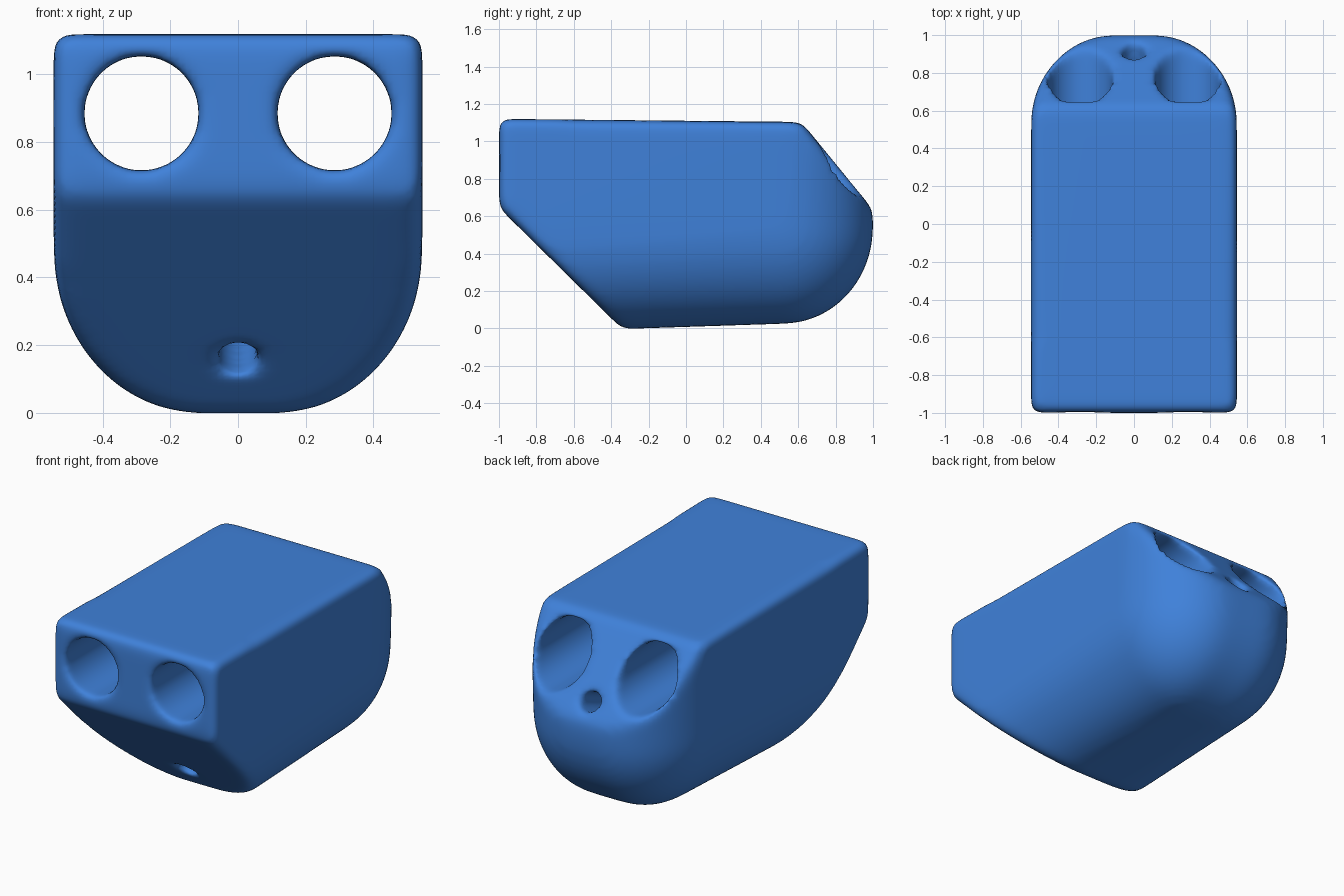
import bpy, bmesh, math
from mathutils import Vector

if "Cube" in bpy.data.objects:
    bpy.data.objects.remove(bpy.data.objects["Cube"], do_unlink=True)

blue = bpy.data.materials.new("mid blue")
blue.use_nodes = True
colour = (0.05, 0.22, 0.70, 1)
blue.diffuse_color = colour
blue.node_tree.nodes["Principled BSDF"].inputs["Base Color"].default_value = colour


def hull(points):
    bm = bmesh.new()
    verts = [bm.verts.new(p) for p in points]
    bmesh.ops.remove_doubles(bm, verts=verts, dist=0.002)
    result = bmesh.ops.convex_hull(bm, input=bm.verts[:])
    spare = {g for g in result["geom_interior"] + result["geom_unused"]
             if isinstance(g, bmesh.types.BMVert)}
    bmesh.ops.delete(bm, geom=list(spare), context="VERTS")
    return bm


def slice_off(bm, point, normal):
    """Cut away everything on the normal side and close the solid again."""
    bmesh.ops.bisect_plane(bm, geom=bm.verts[:] + bm.edges[:] + bm.faces[:],
                           plane_co=point, plane_no=normal, clear_outer=True)
    points = [v.co.copy() for v in bm.verts]
    bm.free()
    return hull(points)


def soften(body, name, iterations):
    """Even out the surface and round its edges."""
    remesh = body.modifiers.new(name + "_surface", "REMESH")
    remesh.mode, remesh.voxel_size, remesh.use_smooth_shade = "VOXEL", 0.018, True
    smooth = body.modifiers.new(name + "_edges", "SMOOTH")
    smooth.factor, smooth.iterations = 0.5, iterations


def drill(body, name, start, end, radius):
    """Cut a round tunnel through the body."""
    start, end = Vector(start), Vector(end)
    axis = end - start
    bpy.ops.mesh.primitive_cylinder_add(vertices=48, radius=radius, depth=axis.length,
                                        location=(start + end) / 2)
    cutter = bpy.context.object
    cutter.name = name
    cutter.rotation_euler = axis.to_track_quat("Z", "Y").to_euler()
    cutter.hide_render = True
    cutter.hide_set(True)
    cutter.display_type = "WIRE"
    cut = body.modifiers.new(name, "BOOLEAN")
    cut.operation, cut.solver, cut.object = "DIFFERENCE", "EXACT", cutter


# Body outline: rounded belly, domed back, flat top
points = []
steps = 24
for side in (-1, 1):
    for i in range(steps + 1):
        a = math.pi / 2 * i / steps
        x_belly = side * (0.12 + 0.425 * math.cos(a))
        points.append((x_belly, -1, 0.45 - 0.475 * math.sin(a)))
        points.append((x_belly, 0.55 + 0.45 * math.sin(a), 1.10))
        for j in range(steps + 1):
            b = math.pi / 2 * j / steps
            points.append((side * (0.11 + 0.43 * math.cos(a) * math.cos(b)),
                           0.52 + 0.48 * math.sin(a) * math.cos(b),
                           0.54 - 0.515 * math.sin(b)))
    points.append((side * 0.545, -1, 1.12))

# Sloped chin at the front and sloped face at the back
bm = hull(points)
bm = slice_off(bm, (0, -0.99, 0.635), (0, -0.635, -0.645))
bm = slice_off(bm, (0, 0.62, 1.10), (0, 0.44, 0.36))
bmesh.ops.recalc_face_normals(bm, faces=bm.faces[:])
mesh = bpy.data.meshes.new("body")
bm.to_mesh(mesh)
bm.free()
body = bpy.data.objects.new("body", mesh)
bpy.context.collection.objects.link(body)
mesh.materials.append(blue)
soften(body, "outer", 30)

# Two wide tunnels and one narrow sloping tunnel
for side, name in ((1, "left_tunnel_cutter"), (-1, "right_tunnel_cutter")):
    drill(body, name, (side * 0.285, -1.3, 0.885), (side * 0.285, 1.3, 0.885), 0.17)
drill(body, "narrow_tunnel_cutter", (0, -0.89, 0.0), (0, 1.32, 0.89), 0.06)
soften(body, "rim", 14)

bpy.ops.object.select_all(action="DESELECT")
bpy.context.view_layer.objects.active = body
body.select_set(True)
bpy.ops.object.shade_smooth()
